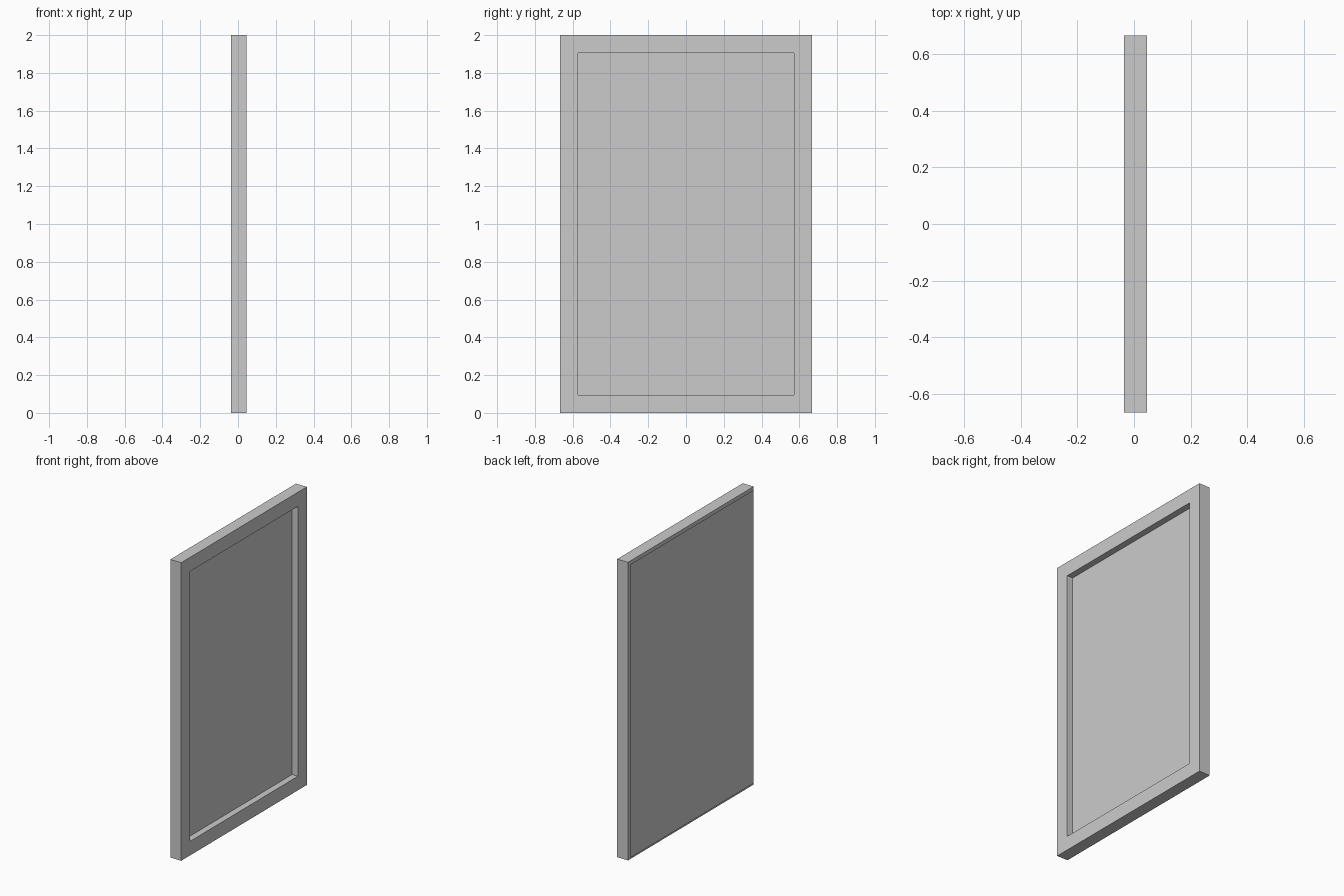
import bpy, bmesh
from mathutils import Matrix, Vector

if "Cube" in bpy.data.objects:
    bpy.data.objects.remove(bpy.data.objects["Cube"])

W, H = 1.332, 2.0            # frame width (y) and height (z)
BACK, FRONT = -0.036, 0.045  # frame depth range along x
BORDER, RECESS = 0.134, 0.043


def make_object(name, bm):
    mesh = bpy.data.meshes.new(name)
    bm.to_mesh(mesh)
    bm.free()
    obj = bpy.data.objects.new(name, mesh)
    bpy.context.collection.objects.link(obj)
    return obj


# Frame: a slab whose front face (+x) is inset and sunk to form the picture area
bm = bmesh.new()
size = Matrix.Diagonal((FRONT - BACK, W, H, 1))
bmesh.ops.create_cube(bm, size=1, matrix=Matrix.Translation(((FRONT + BACK) / 2, 0, H / 2)) @ size)
bm.normal_update()
face = max(bm.faces, key=lambda f: f.normal.x)
bmesh.ops.inset_region(bm, faces=[face], thickness=BORDER)
sunk = bmesh.ops.extrude_discrete_faces(bm, faces=[face])["faces"][0]
bmesh.ops.translate(bm, vec=Vector((-RECESS, 0, 0)), verts=sunk.verts)
bmesh.ops.recalc_face_normals(bm, faces=bm.faces)
make_object("picture_frame", bm)

# Backing sheet: a thin sheet floating just behind the frame, slightly smaller
bm = bmesh.new()
gap = 0.016
corners = [(-1, 0), (-1, 1), (1, 1), (1, 0)]
verts = [bm.verts.new((-0.045, s * (W / 2 - gap), gap + t * (H - 2 * gap))) for s, t in corners]
sheet = bm.faces.new(verts)
sheet.normal_update()
if sheet.normal.x > 0:
    sheet.normal_flip()
make_object("backing_sheet", bm)
